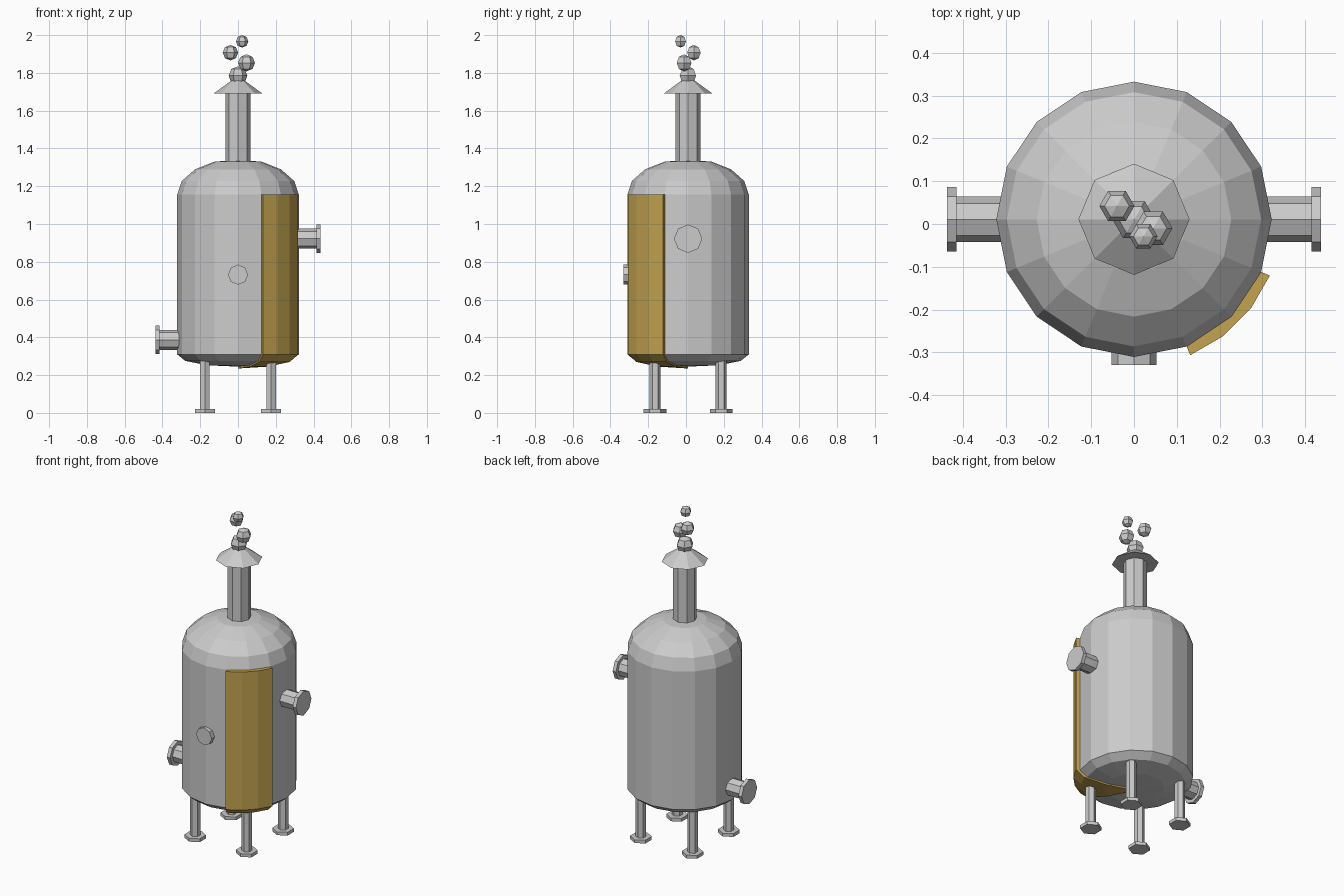
import bpy
from math import cos, sin, radians, pi
from mathutils import Matrix, Vector

if "Cube" in bpy.data.objects:
    bpy.data.objects.remove(bpy.data.objects["Cube"])

CY = 0.011   # vessel axis offset in y


def mesh_object(name, verts, faces, matrix=Matrix()):
    me = bpy.data.meshes.new(name)
    me.from_pydata([matrix @ Vector(v) for v in verts], [], faces)
    me.update()
    ob = bpy.data.objects.new(name, me)
    bpy.context.collection.objects.link(ob)
    return ob


def lathe(name, profile, sides, loc, rot=Matrix(), start=0.0):
    """Spin (radius, z) pairs listed bottom to top; open ends get flat caps."""
    verts, faces, rings = [], [], []
    for r, z in profile:
        n = 1 if r == 0 else sides
        rings.append([len(verts) + i for i in range(n)])
        for i in range(n):
            a = start + 2 * pi * i / sides
            verts.append((r * cos(a), r * sin(a), z))
    for lo, hi in zip(rings, rings[1:]):
        for i in range(sides):
            j = (i + 1) % sides
            if len(lo) == 1:
                faces.append((lo[0], hi[j], hi[i]))
            elif len(hi) == 1:
                faces.append((lo[i], lo[j], hi[0]))
            else:
                faces.append((lo[i], lo[j], hi[j], hi[i]))
    if len(rings[0]) > 1:
        faces.append(rings[0][::-1])
    if len(rings[-1]) > 1:
        faces.append(rings[-1])
    return mesh_object(name, verts, faces, Matrix.Translation(loc) @ rot)


# tank with shallow bowl bottom and domed top
R = 0.322
dome = [(R * cos(radians(a)), 1.155 + 0.19 * sin(radians(a))) for a in (0, 22.5, 45, 67.5)]
lathe("tank_body", [(0, 0.245), (0.161, 0.252), (0.279, 0.275), (R, 0.31)] + dome + [(0, 1.338)],
      16, (0, CY, 0))

# coloured jacket: 45 degree sector wrapping the side and the bowl
outer = [(0.344, 1.155), (0.344, 0.31), (0.298, 0.27), (0.172, 0.245), (0, 0.235)]
inner = [(0, 0.25), (0.15, 0.258), (0.265, 0.285), (0.305, 0.315), (0.305, 1.155)]
loop = outer + inner
n, steps = len(loop), 4
verts = [(r * cos(radians(-67.5 + 15 * k)), CY + r * sin(radians(-67.5 + 15 * k)), z)
         for k in range(steps) for r, z in loop]
faces = [(k * n + i, k * n + (i + 1) % n, (k + 1) * n + (i + 1) % n, (k + 1) * n + i)
         for k in range(steps - 1) for i in range(n) if i != 4]
faces = [f[::-1] for f in faces]
faces += [tuple(range(n)), tuple(range((steps - 1) * n, steps * n))[::-1]]
jacket = mesh_object("jacket_panel", verts, faces)
import bmesh
bm = bmesh.new()
bm.from_mesh(jacket.data)
bmesh.ops.remove_doubles(bm, verts=bm.verts, dist=1e-5)
bmesh.ops.recalc_face_normals(bm, faces=bm.faces)
bm.to_mesh(jacket.data)
bm.free()
mat = bpy.data.materials.new("jacket_yellow")
mat.diffuse_color = (0.55, 0.37, 0.08, 1)
mat.use_nodes = True
mat.node_tree.nodes["Principled BSDF"].inputs["Base Color"].default_value = mat.diffuse_color
jacket.data.materials.append(mat)

# flanged side nozzles
for name, side, z in (("upper_nozzle", 1, 0.922), ("lower_nozzle", -1, 0.387)):
    rot = Matrix.Rotation(side * pi / 2, 4, 'Y')
    lathe(name + "_pipe", [(0.053, 0.27), (0.053, 0.42)], 8, (0, CY, z), rot)
    lathe(name + "_flange", [(0.075, 0.415), (0.075, 0.437)], 8, (0, CY, z), rot)

# front sight port
lathe("front_port", [(0.053, 0.25), (0.053, 0.341)], 8, (0, CY, 0.732), Matrix.Rotation(pi / 2, 4, 'X'))

# legs and feet
for sx in (-1, 1):
    for sy in (-1, 1):
        loc = (0.175 * sx, CY + 0.175 * sy, 0)
        lathe("leg", [(0.029, 0.01), (0.029, 0.29)], 6, loc, start=pi / 2)
        lathe("foot", [(0.06, 0), (0.06, 0.02)], 6, loc, start=pi / 2)

# stack and conical rain cap
lathe("stack", [(0.066, 1.3), (0.066, 1.7)], 8, (0, CY, 0))
lathe("rain_cap", [(0.13, 1.69), (0, 1.785)], 8, (0, CY, 0))

# vapour puffs
ball = [(0, -1), (0.707, -0.707), (1, 0), (0.707, 0.707), (0, 1)]
for x, y, z, r in ((0, 0.01, 1.785, 0.05), (0.045, -0.01, 1.853, 0.045),
                   (-0.04, 0.042, 1.907, 0.041), (0.022, -0.029, 1.967, 0.033)):
    lathe("vapour_puff", [(r * a, r * b) for a, b in ball], 6, (x, y, z))
